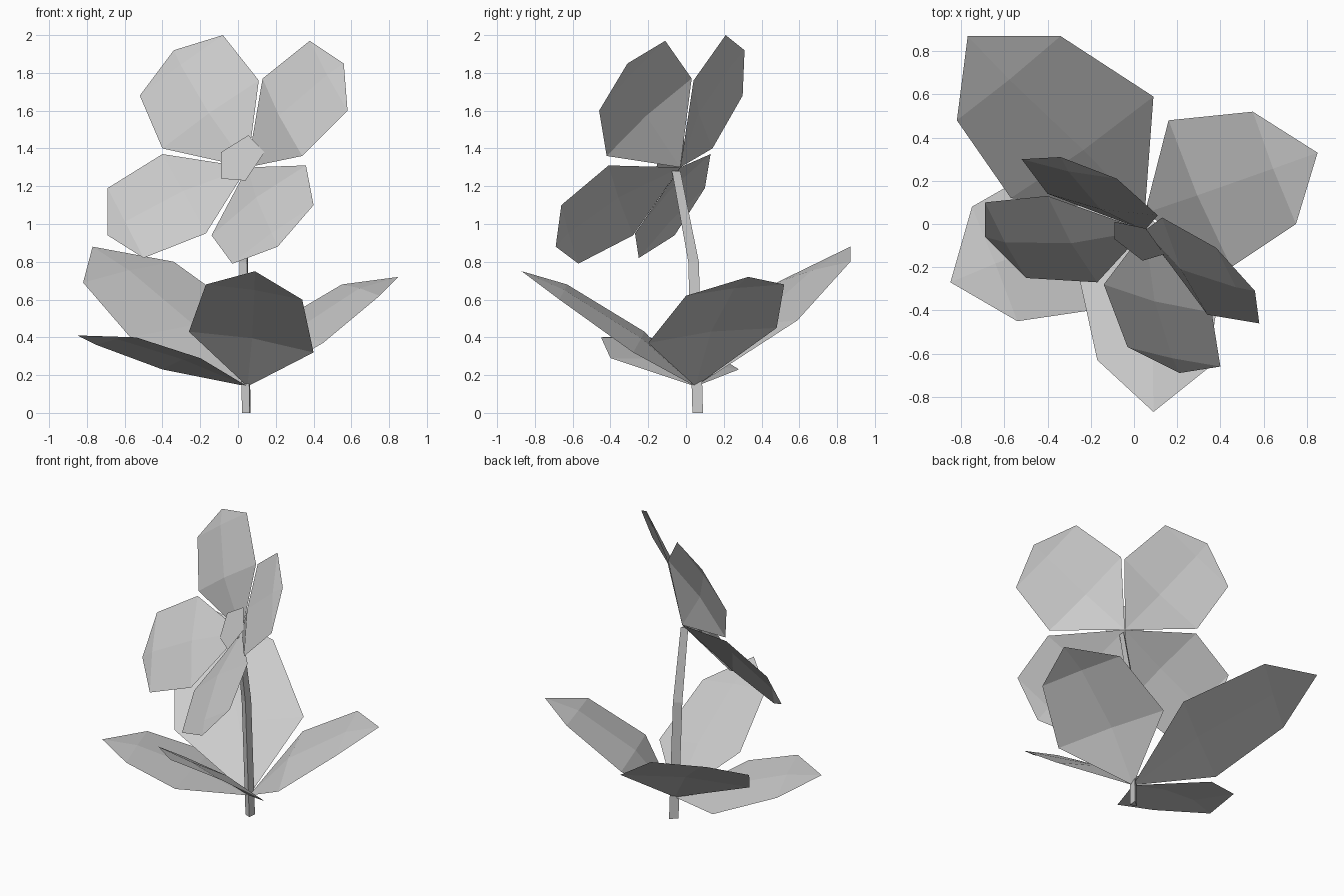
import bpy
import bmesh
from mathutils import Vector

default_cube = bpy.data.objects.get("Cube")
if default_cube:
    bpy.data.objects.remove(default_cube, do_unlink=True)

# One plain grey for the whole plant
grey = bpy.data.materials.new("light_grey")
grey.use_nodes = True
grey_colour = (0.6, 0.6, 0.6, 1)
grey.diffuse_color = grey_colour
grey.node_tree.nodes["Principled BSDF"].inputs["Base Color"].default_value = grey_colour


def finish(name, bm):
    """Turn a bmesh into a flat shaded object in the scene."""
    mesh = bpy.data.meshes.new(name)
    bm.to_mesh(mesh)
    bm.free()
    mesh.materials.append(grey)
    obj = bpy.data.objects.new(name, mesh)
    bpy.context.collection.objects.link(obj)
    return obj


def blade(name, base, facing, tip, side_a, shoulder_a, side_b, shoulder_b, bulge=0.025):
    """Folded leaf shape: two edges either side of a slightly raised midrib."""
    base, tip, side_a, shoulder_a, side_b, shoulder_b = map(
        Vector, (base, tip, side_a, shoulder_a, side_b, shoulder_b))
    normal = (tip - base).cross(side_b - side_a).normalized()
    if normal.dot(Vector(facing)) < 0:
        normal.negate()
        side_a, side_b = side_b, side_a
        shoulder_a, shoulder_b = shoulder_b, shoulder_a
    lower_rib = (side_a + side_b) / 2 + normal * bulge
    upper_rib = (shoulder_a + shoulder_b) / 2 + normal * bulge / 2

    bm = bmesh.new()
    b, t, sa, ha, sb, hb, low, high = [
        bm.verts.new(p) for p in
        (base, tip, side_a, shoulder_a, side_b, shoulder_b, lower_rib, upper_rib)]
    for corners in ((b, low, sa), (b, sb, low),
                    (sa, low, high, ha), (low, sb, hb, high),
                    (ha, high, t), (high, hb, t)):
        bm.faces.new(corners)
    return finish(name, bm)


# Flower petals, all growing from the top of the stem
flower_heart = (0.05, -0.03, 1.3)
forward = (0, -1, 0)
blade("petal_upper_right", flower_heart, forward,
      tip=(-0.34, 0.31, 1.92),
      side_a=(-0.4, 0.14, 1.4), shoulder_a=(-0.52, 0.3, 1.68),
      side_b=(0.11, 0.04, 1.76), shoulder_b=(-0.08, 0.21, 2))
blade("petal_upper_left", flower_heart, forward,
      tip=(0.56, -0.31, 1.85),
      side_a=(0.13, 0.03, 1.77), shoulder_a=(0.38, -0.11, 1.97),
      side_b=(0.34, -0.42, 1.36), shoulder_b=(0.58, -0.46, 1.6))
blade("petal_lower_right", flower_heart, forward,
      tip=(-0.69, -0.06, 0.94),
      side_a=(-0.4, 0.13, 1.37), shoulder_a=(-0.69, 0.1, 1.19),
      side_b=(-0.17, -0.27, 0.95), shoulder_b=(-0.5, -0.25, 0.82))
blade("petal_lower_left", flower_heart, forward,
      tip=(0.21, -0.69, 0.88),
      side_a=(0.36, -0.41, 1.31), shoulder_a=(0.4, -0.66, 1.1),
      side_b=(-0.14, -0.28, 0.94), shoulder_b=(-0.03, -0.57, 0.79))

# Leaves, all growing from the foot of the stem
leaf_root = (0.05, 0.05, 0.14)
upward = (0, 0, 1)
blade("leaf_back", leaf_root, upward,
      tip=(-0.77, 0.87, 0.88),
      side_a=(0.09, 0.59, 0.49), shoulder_a=(-0.34, 0.87, 0.8),
      side_b=(-0.57, 0.12, 0.4), shoulder_b=(-0.82, 0.48, 0.69))
blade("leaf_left", leaf_root, upward,
      tip=(0.85, 0.33, 0.72),
      side_a=(0.16, 0.48, 0.45), shoulder_a=(0.55, 0.52, 0.68),
      side_b=(0.45, -0.2, 0.37), shoulder_b=(0.75, 0, 0.62))
blade("leaf_front", leaf_root, upward,
      tip=(0.09, -0.87, 0.75),
      side_a=(-0.26, -0.22, 0.43), shoulder_a=(-0.17, -0.63, 0.68),
      side_b=(0.4, -0.28, 0.32), shoulder_b=(0.34, -0.67, 0.6))
blade("leaf_right", leaf_root, upward,
      tip=(-0.85, -0.27, 0.41),
      side_a=(-0.4, 0.28, 0.23), shoulder_a=(-0.75, 0.08, 0.36),
      side_b=(-0.2, -0.4, 0.29), shoulder_b=(-0.54, -0.45, 0.4))

# Flat five sided flower centre
bm = bmesh.new()
corners = ((0.055, -0.02, 1.47), (-0.09, 0.01, 1.38), (-0.09, -0.07, 1.24),
           (0.04, -0.17, 1.23), (0.14, -0.14, 1.38))
bm.faces.new([bm.verts.new(p) for p in corners])
finish("flower_centre", bm)

# Three sided stem that leans forward as it rises
bm = bmesh.new()
section = (Vector((0.015, -0.028, 0)), Vector((0.02, 0.028, 0)), Vector((-0.026, -0.01, 0)))
path = ((Vector((0.047, 0.062, 0)), 1), (Vector((0.033, 0.04, 0.8)), 1),
        (Vector((0.045, -0.052, 1.28)), 0.8))
rings = [[bm.verts.new(centre + corner * size) for corner in section]
         for centre, size in path]
for lower, upper in zip(rings, rings[1:]):
    for i in range(len(section)):
        j = (i + 1) % len(section)
        bm.faces.new((lower[i], lower[j], upper[j], upper[i]))
bm.faces.new(reversed(rings[0]))
bm.faces.new(rings[-1])
finish("stem", bm)
